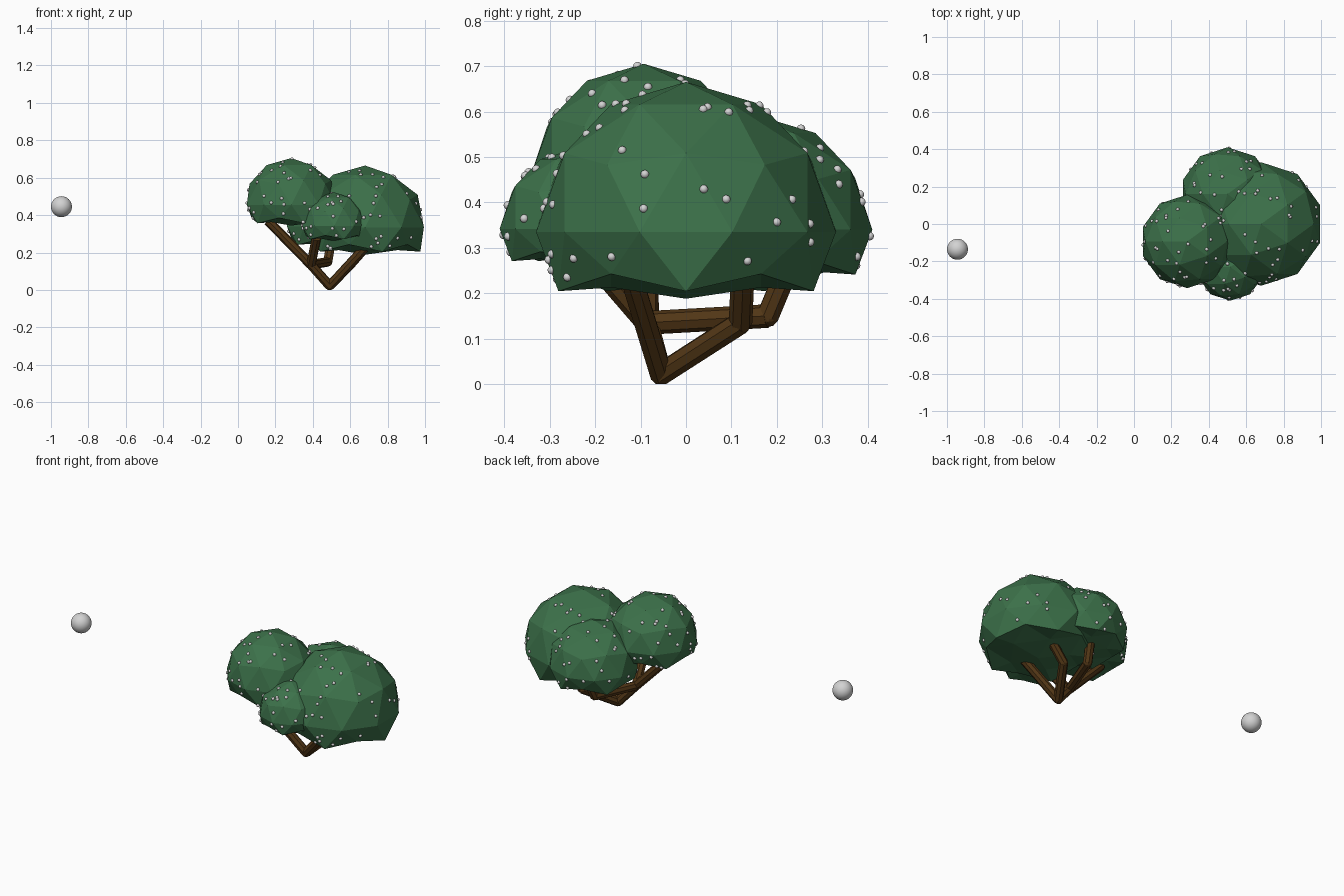
import bpy, bmesh, math, random
from mathutils import Matrix, Vector

cube = bpy.data.objects.get("Cube")
if cube:
    bpy.data.objects.remove(cube, do_unlink=True)
random.seed(7)


def material(name, rgb):
    mat = bpy.data.materials.new(name)
    mat.use_nodes = True
    mat.diffuse_color = (*rgb, 1)
    mat.node_tree.nodes["Principled BSDF"].inputs["Base Color"].default_value = (*rgb, 1)
    return mat


LEAF = material("leaf green", (0.045, 0.165, 0.068))
BARK = material("bark brown", (0.085, 0.038, 0.008))
WHITE = material("berry white", (0.65, 0.65, 0.65))


def add_object(name, bm, mat, smooth=False):
    mesh = bpy.data.meshes.new(name)
    for face in bm.faces:
        face.smooth = smooth
    bm.to_mesh(mesh)
    bm.free()
    mesh.materials.append(mat)
    obj = bpy.data.objects.new(name, mesh)
    bpy.context.collection.objects.link(obj)
    return obj


# Leaf clumps: name, centre, radius, number of berries
CLUMPS = [
    ("right_leaf_clump", (0.68, 0.0, 0.335), 0.33, 60),
    ("left_leaf_clump", (0.285, -0.093, 0.455), 0.25, 60),
    ("back_leaf_clump", (0.50, 0.16, 0.34), 0.25, 50),
    ("front_leaf_clump", (0.515, -0.23, 0.342), 0.18, 40),
]


def underside(z):
    # Tucks the lower part of a unit ball up into a shallow, scalloped base
    if z > -0.1:
        return z
    if z < -0.95:
        return -0.445
    if z < -0.7:
        return -0.37
    return -0.28 if z < -0.5 else -0.395


def point_on(face):
    # Random point on a triangle
    a, b, c = (v.co for v in face.verts)
    u, v = random.random(), random.random()
    if u + v > 1:
        u, v = 1 - u, 1 - v
    return a + (b - a) * u + (c - a) * v


berry_points = []
for name, centre, radius, count in CLUMPS:
    bm = bmesh.new()
    bmesh.ops.create_icosphere(bm, subdivisions=2, radius=1,
                               matrix=Matrix.Rotation(math.pi, 4, 'Z'))
    for v in bm.verts:
        v.co.z = underside(v.co.z)
        v.co = v.co * radius + Vector(centre)
    bm.normal_update()
    outer = [f for f in bm.faces if f.normal.z > -0.5]
    areas = [f.calc_area() for f in outer]
    for face in random.choices(outer, areas, k=count):
        berry_points.append(point_on(face))
    add_object(name, bm, LEAF)

# Berries scattered over the clumps, leaving out those buried in another clump
bm = bmesh.new()
for p in berry_points:
    if all((p - Vector(c)).length > r * 0.88 or p.z < c[2] - r * 0.4
           for _, c, r, _ in CLUMPS):
        bmesh.ops.create_icosphere(bm, subdivisions=2, radius=0.0095,
                                   matrix=Matrix.Translation(p))
add_object("berries", bm, WHITE, True)

# Lone ball off to the side
bm = bmesh.new()
bmesh.ops.create_uvsphere(bm, u_segments=32, v_segments=16, radius=0.056,
                          matrix=Matrix.Translation((-0.944, -0.135, 0.445)))
add_object("lone_ball", bm, WHITE, True)

# Trunk and branches as bent eight-sided tubes
base = (0.49, -0.055, 0.022)
fork = (0.39, -0.085, 0.135)
BRANCHES = {
    "trunk": [base, fork, (0.16, -0.09, 0.37)],
    "front_branch": [fork, (0.42, -0.21, 0.28)],
    "back_branch": [fork, (0.48, 0.18, 0.15), (0.50, 0.23, 0.27)],
    "right_branch": [base, (0.60, 0.12, 0.135), (0.70, 0.125, 0.25)],
    "right_front_branch": [base, (0.70, -0.125, 0.25)],
}


def branch(name, points, radius=0.026):
    bm = bmesh.new()
    for a, b in zip(points, points[1:]):
        a, b = Vector(a), Vector(b)
        axis = b - a
        turn = axis.to_track_quat('Z', 'Y').to_matrix().to_4x4()
        bmesh.ops.create_cone(bm, cap_ends=True, segments=8, radius1=radius,
                              radius2=radius, depth=axis.length,
                              matrix=Matrix.Translation((a + b) / 2) @ turn)
    # Round knots close the bends
    for p in points[:-1]:
        bmesh.ops.create_icosphere(bm, subdivisions=2, radius=radius * 0.95,
                                   matrix=Matrix.Translation(p))
    # Keep the foot on the ground
    for v in bm.verts:
        v.co.z = max(v.co.z, 0)
    add_object(name, bm, BARK)


for name, points in BRANCHES.items():
    branch(name, points)
